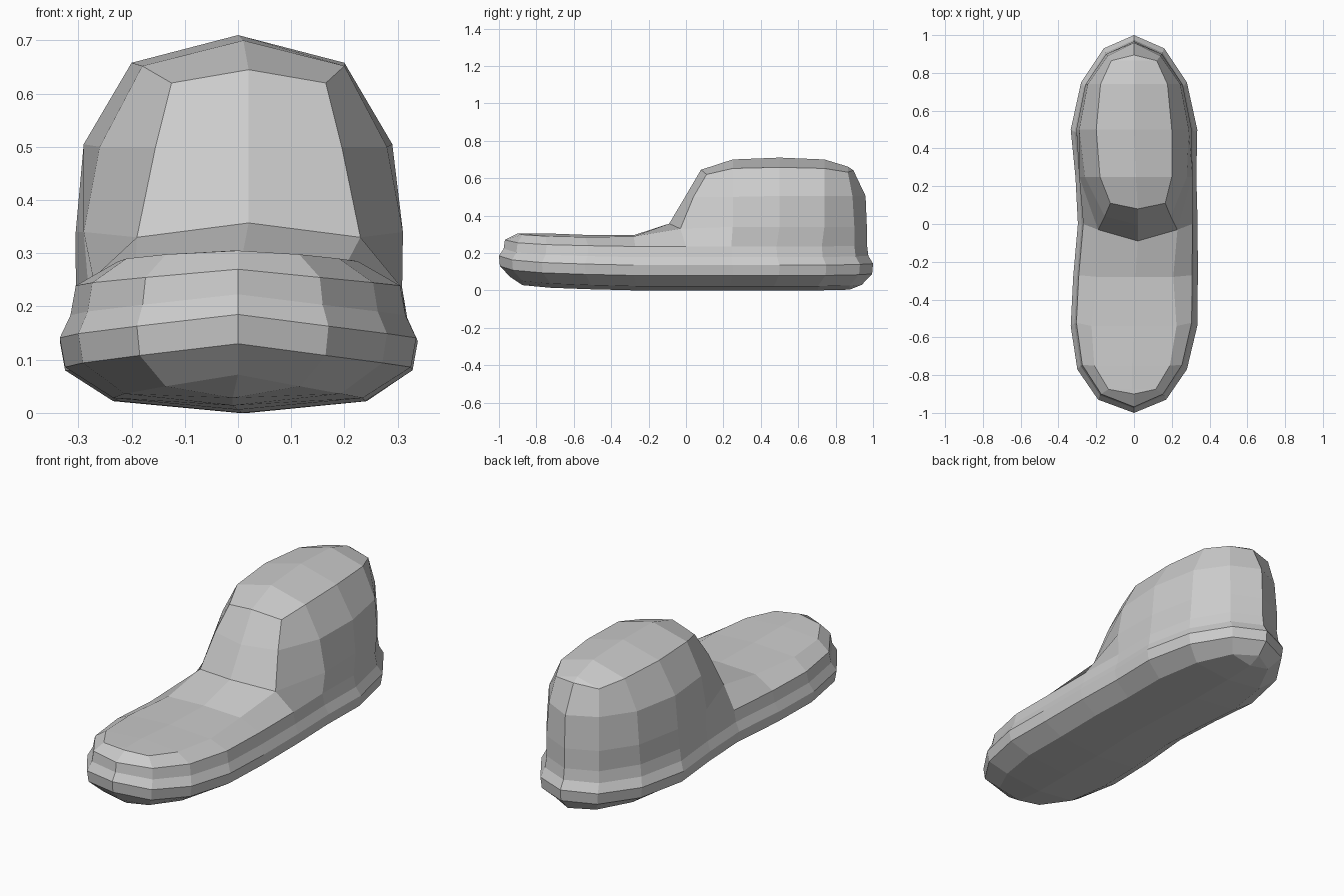
import bpy, bmesh

if "Cube" in bpy.data.objects:
    bpy.data.objects.remove(bpy.data.objects["Cube"])

# Stations run toe (0) to heel (10); the plan outline is wider at ball and heel
YS = [-1.0, -.93, -.77, -.54, -.28, 0, .25, .5, .75, .93, 1.0]
HALF = [0, .18, .29, .335, .33, .317, .32, .335, .28, .16, 0]
SHIFT = [0, -.01, -.01, 0, .008, .02, .01, 0, 0, 0, 0]
LIFT = [.05, .028, .014, .006, 0, 0, 0, 0, 0, .004, .008]

bm = bmesh.new()
verts = {}


def face(points):
    vs = []
    for p in points:
        key = tuple(round(c, 4) for c in p)
        if key not in verts:
            verts[key] = bm.verts.new(key)
        if verts[key] not in vs:
            vs.append(verts[key])
    if len(vs) > 2 and not bm.faces.get(vs):
        bm.faces.new(vs)


def strip(a, b):
    for i in range(len(a) - 1):
        face([a[i], a[i + 1], b[i + 1], b[i]])


def row(data, side, first=0):
    return [(SHIFT[first + i] + side * w, y, z) for i, (w, y, z) in enumerate(data)]


# Sole and lower wall levels: width scale, length scale, height, toe lift scale
LEVELS = [(.7, .94, .022, 1), (.97, .995, .08, 1), (1, 1, .135, 1),
          (.94, .975, .178, .9), (.91, .968, .235, .7)]
lower = [[(w * sx, y * sy, z + l * k) for w, y, l in zip(HALF, YS, LIFT)]
         for sx, sy, z, k in LEVELS]

# Vamp edge in front, ankle wall behind
waist = [(0, -.9, .305), (.125, -.875, .298), (.2, -.75, .29), (.225, -.54, .285),
         (.2, -.28, .288), (.21, -.03, .33), (.3, .25, .34), (.305, .5, .34),
         (.257, .74, .34), (.147, .9, .34), (0, .967, .34)]
# Ankle wall and rim, stations 5 to 10
ankle = [(.175, .04, .5), (.27, .25, .5), (.29, .5, .505), (.245, .74, .505),
         (.14, .89, .505), (0, .96, .505)]
rim = [(.145, .11, .62), (.19, .25, .652), (.2, .5, .658), (.177, .74, .652),
       (.12, .865, .632), (0, .895, .642)]
# Centre lines of sole, vamp, and ankle top
sole_mid = [(0, y * .94, l + (.022 if i in (0, 10) else 0))
            for i, (y, l) in enumerate(zip(YS, LIFT))]
vamp_mid = [(0, -.9, .305), (0, -.875, .305), (0, -.75, .305), (0, -.54, .297),
            (0, -.28, .295), (0, -.09, .357)]
top_mid = [(0, .08, .645), (0, .25, .70), (0, .5, .71), (0, .74, .70),
           (0, .865, .662), (0, .895, .642)]

for side in (-1, 1):
    rows = [row(sole_mid, side)] + [row(r, side) for r in lower + [waist]]
    for a, b in zip(rows, rows[1:]):
        strip(a, b)
    vamp, top = row(vamp_mid, side), row(top_mid, side, 5)
    wall, lip = row(ankle, side, 5), row(rim, side, 5)
    strip(rows[-1][:6], vamp)
    strip(rows[-1][5:], wall)
    strip(wall, lip)
    strip(lip, top)
    # Sloping front of the ankle
    shin = (SHIFT[5], -.005, .5)
    strip([rows[-1][5], wall[0], lip[0]], [vamp[-1], shin, top[0]])

bmesh.ops.recalc_face_normals(bm, faces=bm.faces)
mesh = bpy.data.meshes.new("shoe")
bm.to_mesh(mesh)
bm.free()
shoe = bpy.data.objects.new("shoe", mesh)
bpy.context.collection.objects.link(shoe)
